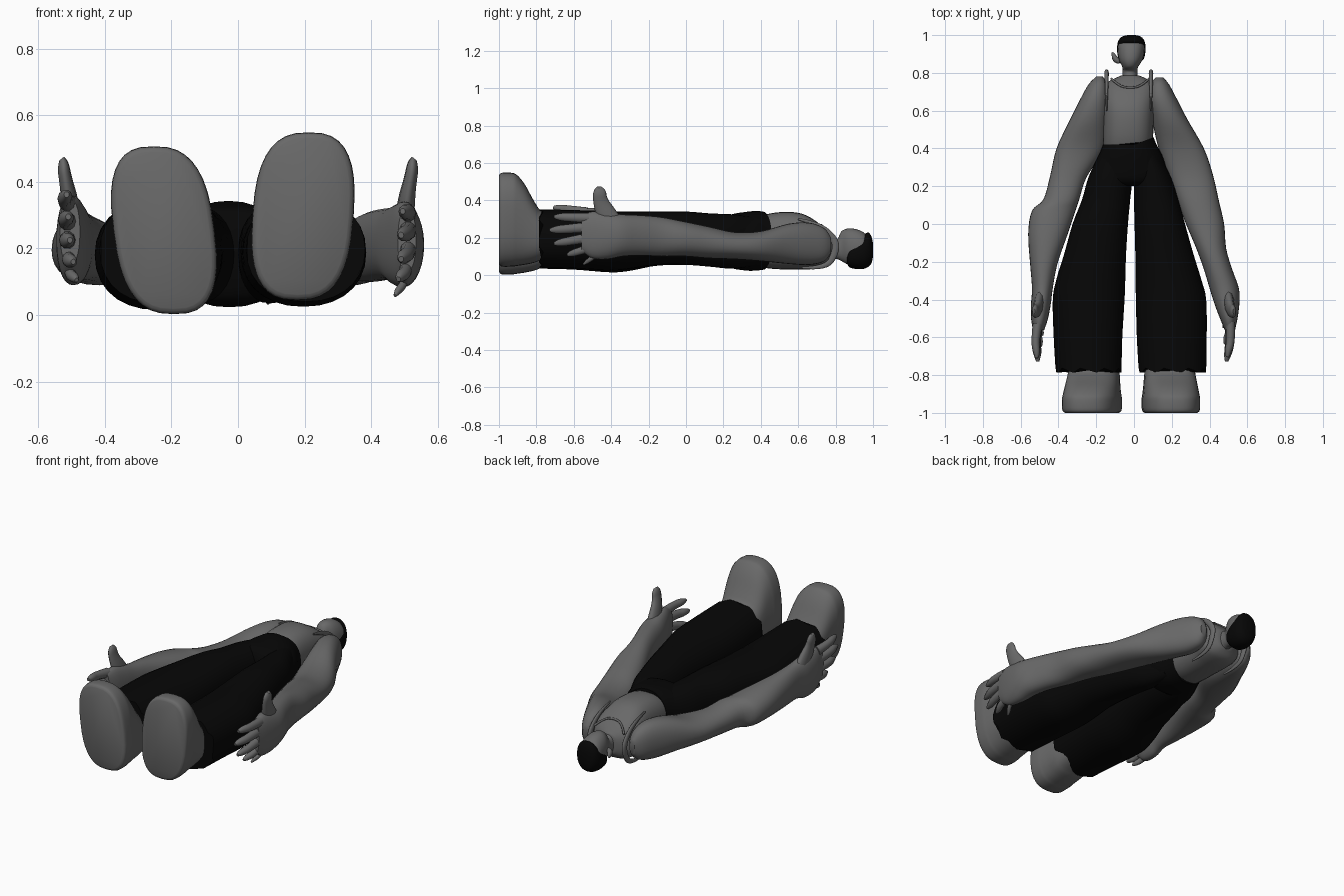
import bpy, bmesh, math

black = bpy.data.materials.new("black_cloth")
black.diffuse_color = (0.002, 0.002, 0.002, 1)
grey = bpy.data.materials.new("dark_grey")
grey.diffuse_color = (0.14, 0.14, 0.14, 1)


def spline(secs, steps):
    """Catmull-Rom through section tuples."""
    out = []
    for i in range(len(secs) - 1):
        p = [secs[max(i - 1, 0)], secs[i], secs[i + 1], secs[min(i + 2, len(secs) - 1)]]
        for s in range(steps):
            t = s / steps
            out.append([0.5 * (2 * b + (c - a) * t + (2 * a - 5 * b + 4 * c - d) * t * t
                               + (3 * b - a - 3 * c + d) * t ** 3) for a, b, c, d in zip(*p)])
    out.append(list(secs[-1]))
    return out


def loft(name, secs, power=2.2, mat=grey, seg=28, steps=4, shear=0.0, jag=0.0, slant=0.0):
    """Rounded sections (y, x0, x1, z0, z1) lofted along y."""
    bm = bmesh.new()
    rings = []
    rows = spline(secs, steps)
    for r, (y, x0, x1, z0, z1) in enumerate(rows):
        ring = []
        for k in range(seg):
            a = 2 * math.pi * k / seg
            c, s = math.cos(a), math.sin(a)
            x = (x0 + x1) / 2 + (x1 - x0) / 2 * math.copysign(abs(c) ** (2 / power), c)
            z = (z0 + z1) / 2 + (z1 - z0) / 2 * math.copysign(abs(s) ** (2 / power), s)
            dy = jag * (k % 3 - 1) if r == len(rows) - 1 else 0
            dy += slant * max(0, x) * r / len(rows)
            ring.append(bm.verts.new((x + shear * (z - 0.25), y + dy, z)))
        rings.append(ring)
    for a, b in zip(rings, rings[1:]):
        for k in range(seg):
            n = (k + 1) % seg
            bm.faces.new((a[k], a[n], b[n], b[k]))
    bm.faces.new(rings[0])
    bm.faces.new(rings[-1])
    bmesh.ops.recalc_face_normals(bm, faces=bm.faces)
    me = bpy.data.meshes.new(name)
    bm.to_mesh(me)
    bm.free()
    ob = bpy.data.objects.new(name, me)
    bpy.context.collection.objects.link(ob)
    me.materials.append(mat)
    smooth(ob)
    return ob


def smooth(ob):
    bpy.ops.object.select_all(action='DESELECT')
    ob.select_set(True)
    bpy.context.view_layer.objects.active = ob
    if ob.type == 'CURVE':
        bpy.ops.object.convert(target='MESH')
    bpy.ops.object.shade_smooth_by_angle(angle=math.radians(40))


def tube(name, pts, radii, flat=1.0):
    """Tapered tube; flat squeezes it in x about its middle point."""
    cu = bpy.data.curves.new(name, 'CURVE')
    cu.dimensions = '3D'
    cu.bevel_depth = 1
    cu.bevel_resolution = 3
    cu.use_fill_caps = True
    cu.materials.append(grey)
    sp = cu.splines.new('NURBS')
    x0 = pts[len(pts) // 2][0]
    sp.points.add(len(pts) - 1)
    for p, (x, y, z), r in zip(sp.points, pts, radii):
        p.co = ((x - x0) / flat, y, z, 1)
        p.radius = r
    sp.order_u = 3
    sp.use_endpoint_u = True
    sp.resolution_u = 6
    ob = bpy.data.objects.new(name, cu)
    bpy.context.collection.objects.link(ob)
    ob.location.x = x0
    ob.scale.x = flat
    smooth(ob)


# head, neck, hair, ear
loft("head", [(.73, -.08, .04, .07, .21), (.78, -.062, .02, .085, .2), (.81, -.06, .018, .085, .195),
              (.832, -.062, .022, .075, .235), (.87, -.08, .045, .055, .25), (.92, -.085, .055, .045, .243),
              (.96, -.08, .05, .05, .22), (.985, -.05, .02, .08, .18)])
loft("hair", [(.862, -.06, .035, .06, .11), (.875, -.08, .052, .042, .155), (.91, -.089, .06, .033, .19),
              (.95, -.088, .06, .034, .215), (.975, -.08, .052, .045, .228), (.992, -.063, .036, .065, .205),
              (1.0, -.035, .008, .1, .17)], mat=black)
tube("left_ear", [(-.075, .86, .15), (-.1, .87, .145), (-.112, .9, .135), (-.118, .905, .13)],
     [.012, .022, .016, .004], .6)

# torso in sleeveless shirt
loft("torso", [(.36, -.16, .09, .05, .3), (.45, -.163, .1, .035, .33), (.55, -.163, .105, .03, .338),
               (.63, -.165, .108, .03, .325), (.7, -.165, .115, .035, .285), (.75, -.14, .1, .05, .24),
               (.785, -.07, .03, .085, .2)], power=2.6)
for name, x in (("left_strap", -.145), ("right_strap", .09)):
    tube(name, [(x, .6, .3), (x, .71, .275), (x, .8, .19), (x, .8, .12), (x, .75, .035), (x, .62, .04)],
         [.006, .014, .02, .02, .014, .006], .6)
tube("neckline", [(-.12, .77, .22), (-.08, .73, .262), (-.02, .72, .27), (.04, .73, .262), (.08, .77, .22)],
     [.006] * 5)

# wide trousers with a raised right waist
loft("trouser_hips", [(.2, -.16, .12, .12, .27), (.23, -.215, .175, .045, .32), (.32, -.205, .155, .025, .338),
                      (.38, -.18, .122, .025, .343), (.42, -.165, .104, .03, .338)],
     power=2.3, mat=black, slant=.4)
loft("left_trouser_leg", [(.38, -.18, -.01, .05, .31), (.25, -.24, -.008, .035, .325), (.13, -.275, -.02, .045, .33),
                          (0, -.325, -.032, .055, .34), (-.16, -.37, -.042, .05, .34), (-.29, -.41, -.046, .025, .34),
                          (-.4, -.43, -.05, .015, .342), (-.6, -.425, -.062, .03, .348),
                          (-.775, -.415, -.066, .035, .352)], mat=black, jag=.012)
loft("right_trouser_leg", [(.38, .0, .125, .05, .31), (.25, .0, .195, .035, .325), (.13, .0, .235, .045, .33),
                           (0, .003, .27, .055, .34), (-.16, .007, .315, .055, .34), (-.29, .008, .355, .035, .34),
                           (-.4, .01, .382, .025, .342), (-.6, .015, .385, .035, .348),
                           (-.775, .025, .382, .04, .352)], mat=black, jag=.012)

# feet with soles facing the front and toes up
for name, cx, dz, sh in (("left_foot", -.222, 0, -.12), ("right_foot", .192, .042, .07)):
    rows = [(-1.0, .136, .02, .49), (-.985, .15, .004, .505), (-.93, .152, .004, .505), (-.9, .148, .008, .49),
            (-.86, .142, .014, .44), (-.81, .136, .025, .35), (-.77, .13, .04, .3), (-.68, .11, .07, .27)]
    loft(name, [(y, cx - w, cx + w, a + dz, b + dz) for y, w, a, b in rows], power=2.7, shear=sh, seg=36)

# arms down to the palms
loft("right_arm", [(.775, .115, .155, .12, .2), (.74, .085, .185, .075, .25), (.66, .07, .228, .055, .28),
                   (.55, .095, .285, .06, .275), (.4, .13, .37, .075, .235), (.26, .18, .418, .085, .23),
                   (.12, .23, .45, .09, .26), (0, .275, .477, .1, .285), (-.13, .33, .488, .1, .31),
                   (-.24, .37, .52, .105, .32), (-.34, .4, .555, .1, .325), (-.42, .425, .558, .085, .335),
                   (-.5, .455, .548, .09, .34), (-.56, .48, .535, .13, .32)])
loft("left_arm", [(.78, -.2, -.165, .12, .2), (.74, -.24, -.14, .075, .25), (.66, -.285, -.13, .055, .28),
                  (.55, -.34, -.135, .06, .275), (.4, -.41, -.155, .075, .235), (.25, -.445, -.25, .085, .235),
                  (.13, -.48, -.29, .09, .26), (.07, -.54, -.31, .09, .27), (-.05, -.56, -.35, .1, .29),
                  (-.21, -.55, -.405, .105, .31), (-.34, -.54, -.43, .11, .325), (-.42, -.545, -.44, .09, .345),
                  (-.5, -.545, -.455, .1, .36), (-.56, -.535, -.475, .15, .35)])

# fingers: base x, y, z and tip x, y, z, with thickness
right = [(.51, -.52, .305, .495, -.705, .312, .022), (.51, -.53, .255, .49, -.728, .24, .023),
         (.51, -.52, .2, .49, -.705, .168, .022), (.505, -.5, .15, .482, -.635, .108, .019),
         (.505, -.45, .13, .472, -.548, .058, .012)]
left = [(-.51, -.53, .335, -.515, -.71, .362, .022), (-.51, -.53, .28, -.51, -.728, .295, .023),
        (-.51, -.53, .225, -.505, -.71, .225, .022), (-.505, -.51, .17, -.495, -.65, .16, .02),
        (-.505, -.48, .14, -.485, -.59, .105, .016)]
for side, fingers in (("right", right), ("left", left)):
    for i, (x, y, z, u, v, w, r) in enumerate(fingers):
        s = .012 if side == "right" else -.012
        mid = ((x + u) / 2 + s, (y + v) / 2, (z + w) / 2)
        near = (u * .85 + x * .15, v * .85 + y * .15, w * .85 + z * .15)
        tube(f"{side}_finger_{i + 1}", [(x, y, z), mid, near, (u, v, w)], [r * 1.3, r * 1.1, r, r * .4], .9)
for side, s in (("right", 1), ("left", -1)):
    tube(f"{side}_thumb", [(.495 * s, -.38, .25), (.505 * s, -.43, .33), (.517 * s, -.46, .4),
                           (.527 * s, -.463, .455), (.53 * s, -.463, .47)], [.06, .055, .038, .036, .014], .5)
